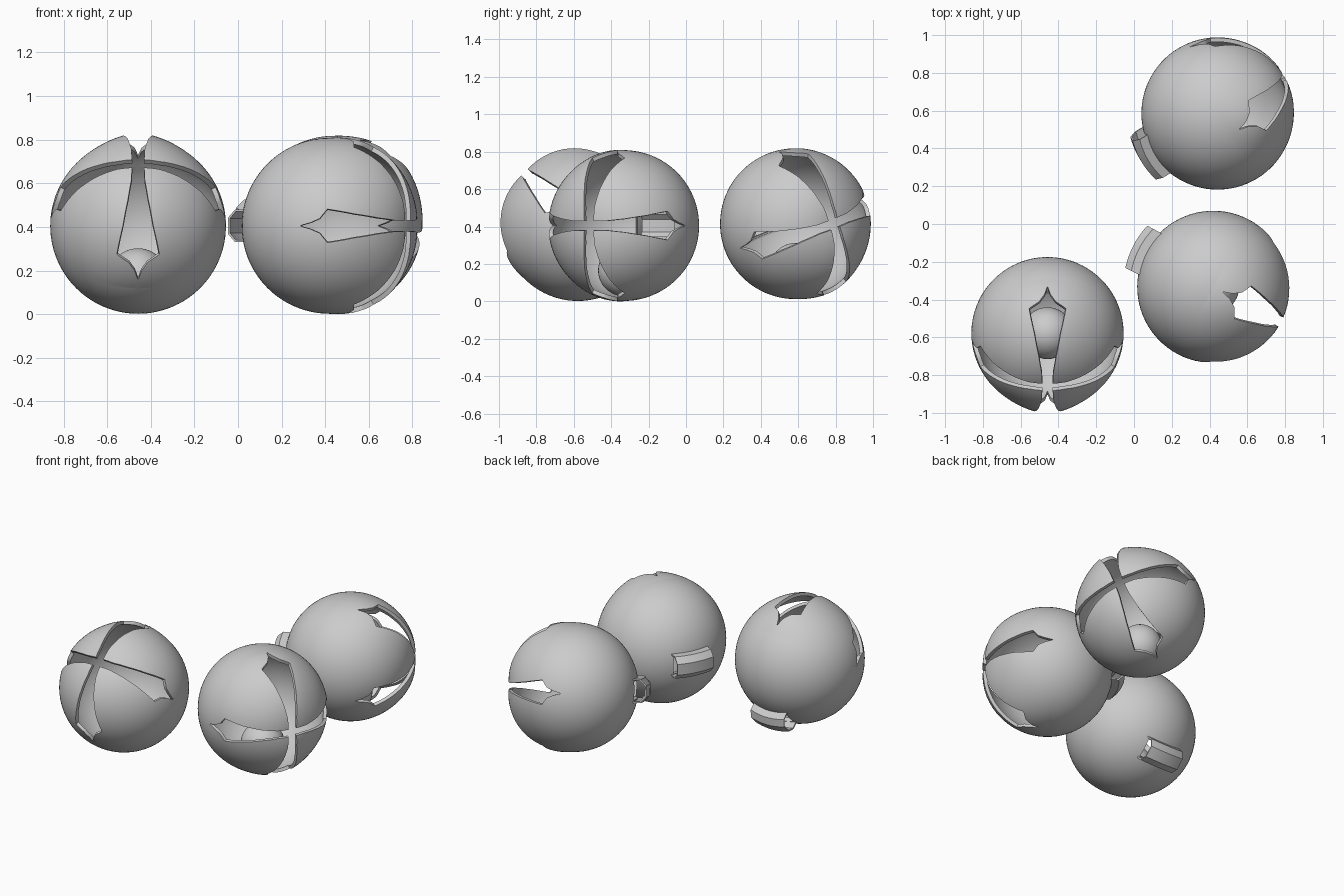
import bpy, bmesh
from math import radians, sin, cos, atan2, exp, sqrt, pi
from mathutils import Matrix, Vector

if "Cube" in bpy.data.objects:
    bpy.data.objects.remove(bpy.data.objects["Cube"])

RADIUS = 0.403
WALL = 0.022

metal = bpy.data.materials.new("plain_grey")
metal.use_nodes = True
GREY = (0.6, 0.6, 0.6, 1)
metal.diffuse_color = GREY
metal.node_tree.nodes["Principled BSDF"].inputs["Base Color"].default_value = GREY


def make_object(name, bm):
    """Turn a bmesh into a linked object."""
    bmesh.ops.recalc_face_normals(bm, faces=bm.faces)
    mesh = bpy.data.meshes.new(name)
    bm.to_mesh(mesh)
    bm.free()
    mesh.materials.append(metal)
    obj = bpy.data.objects.new(name, mesh)
    bpy.context.collection.objects.link(obj)
    return obj


def bake(obj):
    """Replace the mesh by its modified result."""
    deps = bpy.context.evaluated_depsgraph_get()
    mesh = bpy.data.meshes.new_from_object(obj.evaluated_get(deps))
    obj.modifiers.clear()
    obj.data = mesh


def sweep(bm, rings, closed):
    """Join a list of point rings with quads."""
    rows = [[bm.verts.new(p) for p in ring] for ring in rings]
    n = len(rows[0])
    for a, b in zip(rows, rows[1:]):
        for i in range(n if closed else n - 1):
            j = (i + 1) % n
            bm.faces.new((a[i], a[j], b[j], b[i]))
    if closed:
        bm.faces.new(rows[0])
        bm.faces.new(rows[-1])


# Slit outline: angle from the mouth centre, half width
SLIT = [(-4, .025), (14, .03), (28, .045), (45, .068), (64, .098),
        (69, .042), (75, .015), (82, .001)]


def slit_cutter(turn, scale):
    rings = []
    for angle, half in SLIT:
        half = max(half * scale, min(half, .025)) / RADIUS
        a = radians(angle)
        pair = [Vector((cos(a), s * half, sin(a))).normalized() for s in (-1, 1)]
        ring = [pair[0] * .25, pair[1] * .25, pair[1] * .6, pair[0] * .6]
        rings.append([Matrix.Rotation(turn, 3, 'X') @ p for p in ring])
    bm = bmesh.new()
    sweep(bm, rings, True)
    return make_object("slit_cutter", bm)


def strap_hole_cutter():
    bm = bmesh.new()
    bmesh.ops.create_cube(bm, size=1, matrix=Matrix.Translation((-.4, 0, 0))
                          @ Matrix.Diagonal((.2, .23, .116, 1)))
    return make_object("strap_hole_cutter", bm)


# Hollow shell, mouth facing local +x, lips raised beside the wide slits
bm = bmesh.new()
bmesh.ops.create_uvsphere(bm, u_segments=80, v_segments=48, radius=RADIUS)
for v in bm.verts:
    x, y, z = v.co
    if x > 0:
        lift = .02 * exp(-(y / .15) ** 2) * sin(2 * atan2(abs(z), x))
        v.co *= 1 + lift / RADIUS
shell = make_object("bell_shell", bm)
solid = shell.modifiers.new("wall", 'SOLIDIFY')
solid.thickness = WALL
solid.offset = -1

cutters = [slit_cutter(i * pi / 2, .8 if i % 2 else 1) for i in range(4)]
cutters.append(strap_hole_cutter())
for cutter in cutters:
    cutter.hide_render = True
    mod = shell.modifiers.new("cut", 'BOOLEAN')
    mod.operation = 'DIFFERENCE'
    mod.solver = 'EXACT'
    mod.object = cutter
bake(shell)
for cutter in cutters:
    bpy.data.objects.remove(cutter)

# Open-ended strap arching over the hole at the back
PROFILE = [(.37, -.07), (.44, -.07), (.472, -.035),
           (.472, .035), (.44, .07), (.37, .07)]
bm = bmesh.new()
steps = [-.125 + .25 * i / 10 for i in range(11)]
sweep(bm, [[(-sqrt(r * r - t * t), t, z) for r, z in PROFILE] for t in steps], False)
strap = make_object("back_strap", bm)
solid = strap.modifiers.new("thickness", 'SOLIDIFY')
solid.thickness = .01
solid.offset = 0
bake(strap)

# Loose ball
bm = bmesh.new()
bmesh.ops.create_uvsphere(bm, u_segments=40, v_segments=24, radius=.137)
ball = make_object("loose_ball", bm)

for obj in (shell, strap, ball):
    bpy.ops.object.select_all(action='DESELECT')
    obj.select_set(True)
    bpy.context.view_layer.objects.active = obj
    bpy.ops.object.shade_smooth_by_angle(angle=radians(30))
    if obj.modifiers:
        bake(obj)


def turn(angle, axis):
    return Matrix.Rotation(radians(angle), 4, axis)


# Three bells: centre and orientation
BELLS = {
    "front_right": ((-.458, -.578, .405), turn(-90, 'Z') @ turn(-45, 'Y')),
    "front_left": ((.42, -.333, .405), turn(-27.5, 'Z')),
    "back_left": ((.442, .585, .415), turn(31, 'Z') @ turn(19, 'X')),
}
for place, (centre, rotation) in BELLS.items():
    for part in (shell, strap, ball):
        copy = bpy.data.objects.new(place + "_" + part.name, part.data)
        bpy.context.collection.objects.link(copy)
        if part is ball:
            copy.matrix_world = Matrix.Translation(Vector(centre) - Vector((0, 0, .24)))
        else:
            copy.matrix_world = Matrix.Translation(centre) @ rotation
for part in (shell, strap, ball):
    bpy.data.objects.remove(part)
